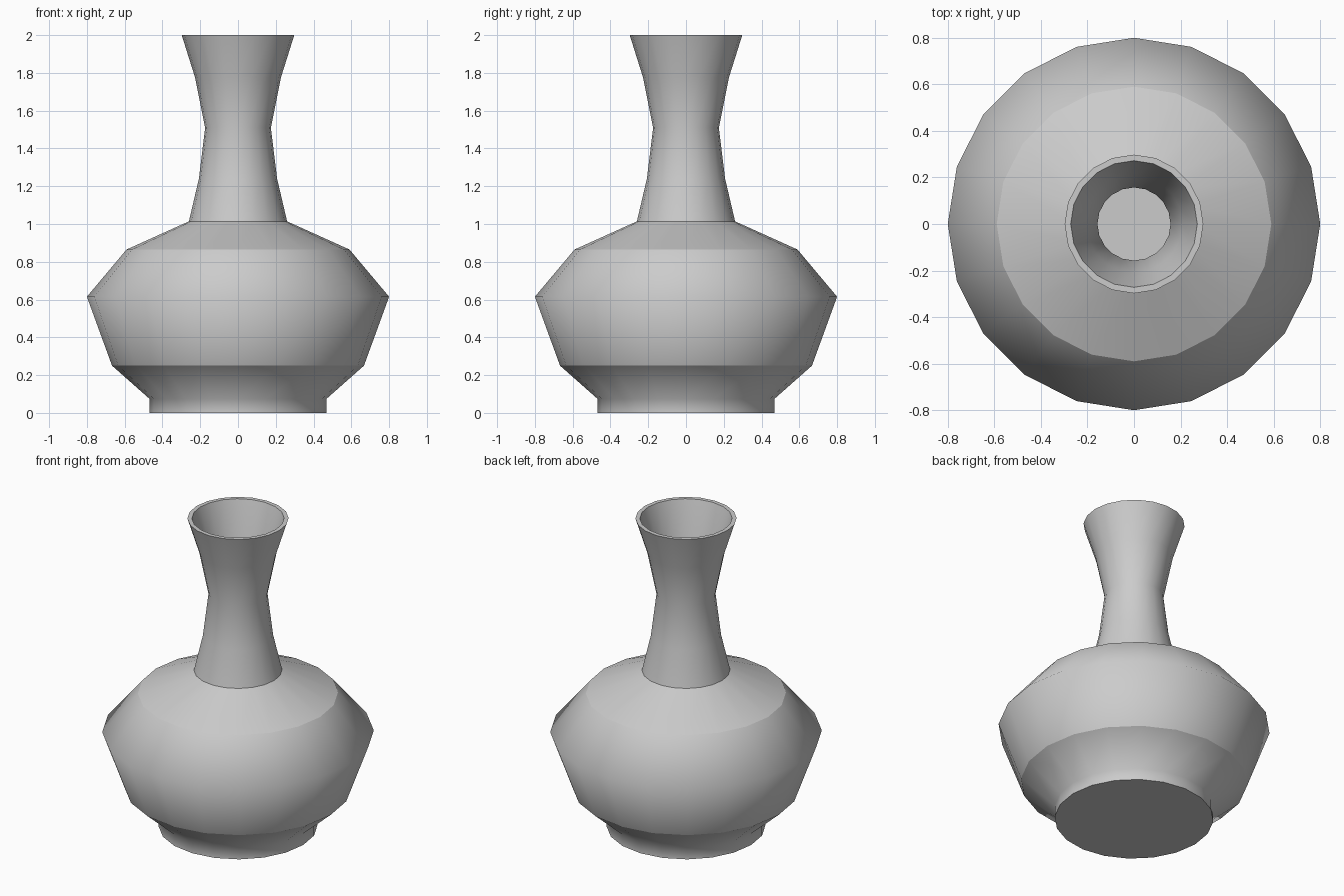
import bpy, bmesh
from math import cos, sin, pi

if "Cube" in bpy.data.objects:
    bpy.data.objects.remove(bpy.data.objects["Cube"])

SIDES = 20

# (radius, height, crease) - outside from foot to lip, then inside down to the floor
PROFILE = [
    (0.468, 0.0, True), (0.468, 0.074, False), (0.667, 0.25, True),
    (0.80, 0.615, False), (0.59, 0.865, True), (0.26, 1.014, True),
    (0.207, 1.24, False), (0.174, 1.51, False), (0.228, 1.778, False),
    (0.298, 2.0, True),
    (0.272, 2.0, True), (0.208, 1.778, False), (0.157, 1.51, False),
    (0.188, 1.24, False), (0.238, 1.0, True), (0.575, 0.848, True),
    (0.775, 0.612, False), (0.648, 0.26, True), (0.448, 0.085, False),
    (0.448, 0.025, True),
]

# Vase: lathed rings with closed base and inner floor
bm = bmesh.new()
rings = [[bm.verts.new((r * cos(2 * pi * i / SIDES), r * sin(2 * pi * i / SIDES), z))
          for i in range(SIDES)] for r, z, _ in PROFILE]
for a, b in zip(rings, rings[1:]):
    for i in range(SIDES):
        j = (i + 1) % SIDES
        bm.faces.new((a[i], a[j], b[j], b[i]))
bm.faces.new(rings[0][::-1])
bm.faces.new(rings[-1])

# Smooth shading with creases only at the chosen rings
for f in bm.faces:
    f.smooth = True
for ring, (_, _, crease) in zip(rings, PROFILE):
    if crease:
        for i in range(SIDES):
            bm.edges.get((ring[i], ring[(i + 1) % SIDES])).smooth = False

bmesh.ops.recalc_face_normals(bm, faces=bm.faces)
mesh = bpy.data.meshes.new("vase")
bm.to_mesh(mesh)
bm.free()
vase = bpy.data.objects.new("vase", mesh)
bpy.context.collection.objects.link(vase)
